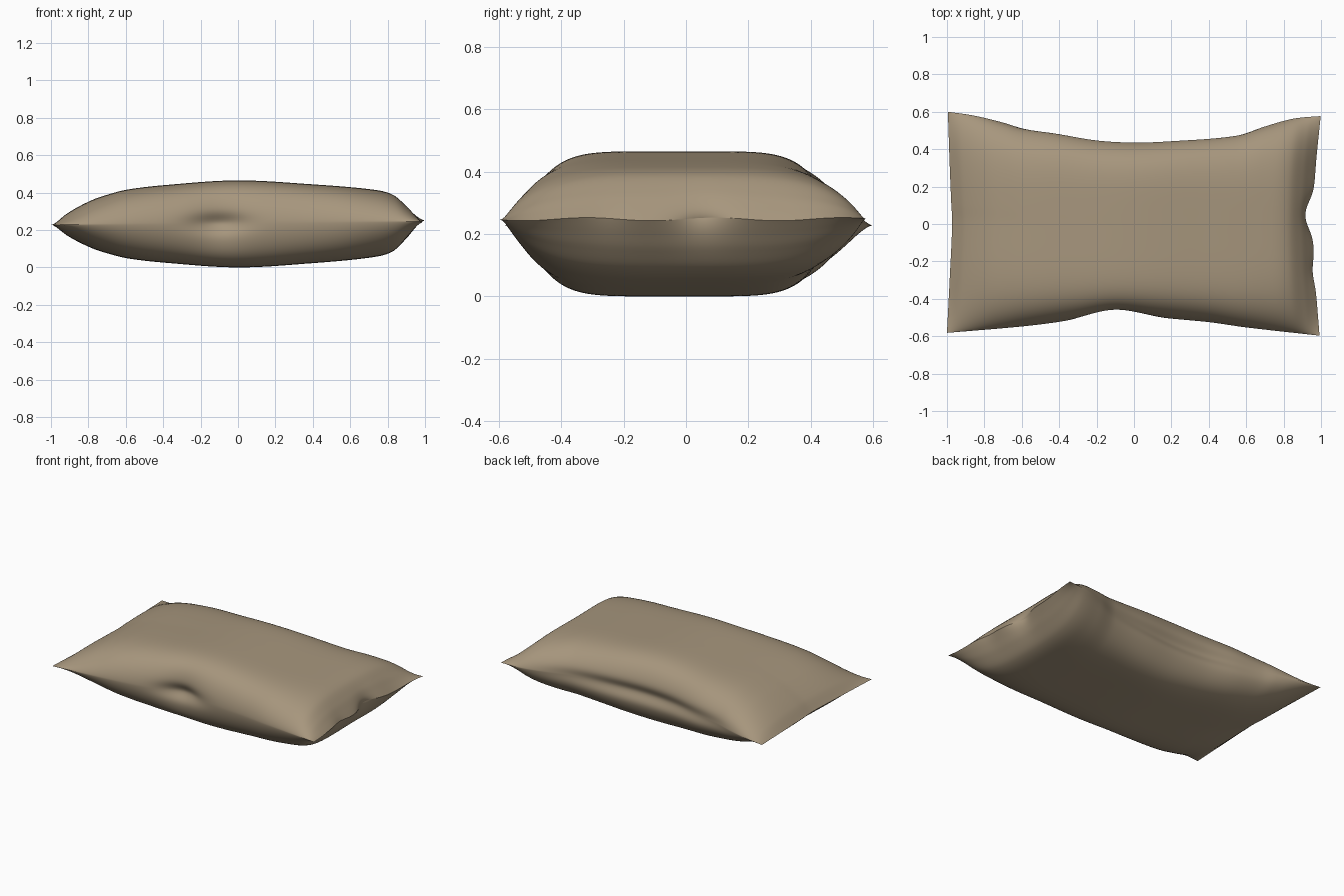
import bpy, bmesh, math

if "Cube" in bpy.data.objects:
    bpy.data.objects.remove(bpy.data.objects["Cube"])

NX, NY = 120, 100
HALF = 0.2325


def curve(pts):
    """Smooth interpolation through (position, value) pairs."""
    n = len(pts)
    m = []
    for i in range(n):
        a, b = pts[max(i - 1, 0)], pts[min(i + 1, n - 1)]
        m.append((b[1] - a[1]) / (b[0] - a[0]))

    def f(t):
        i = 0
        while i < n - 2 and t > pts[i + 1][0]:
            i += 1
        (x0, y0), (x1, y1) = pts[i], pts[i + 1]
        d = x1 - x0
        s = (t - x0) / d
        return (y0 * (1 + 2 * s) * (1 - s) ** 2 + m[i] * d * s * (1 - s) ** 2
                + y1 * s * s * (3 - 2 * s) + m[i + 1] * d * s * s * (s - 1))
    return f


def bump(t, centre, width):
    return math.exp(-((t - centre) / width) ** 2)


# Outline of the four edges, as seen from above
back = curve([(-1, .6), (-.85, .58), (-.7, .55), (-.6, .525), (-.42, .5), (-.2, .462),
              (0, .45), (.2, .458), (.55, .488), (.7, .53), (.85, .565), (1, .577)])
front = curve([(-1, -.582), (-.6, -.548), (-.3, -.513), (-.1, -.495),
               (.1, -.5), (.4, -.524), (.6, -.552), (1, -.597)])
left = curve([(-1, -1), (-.5, -.985), (0, -.972), (.17, -.977), (.5, -.985), (1, -.995)])
right = curve([(-1, .992), (-.5, .97), (0, .96), (.5, .97), (1, .998)])
# Half thickness along the length
thick = curve([(-1, 0), (-.93, .06), (-.8, .127), (-.7, .16), (-.6, .184), (-.4, .207),
               (0, HALF), (.4, .212), (.75, .181), (.86, .152), (.93, .09), (.97, .04), (1, 0)])


def point(i, j, side):
    u = math.sin((i / NX - .5) * math.pi)
    v = math.sin((j / NY - .5) * math.pi)
    s, t = (u + 1) / 2, (v + 1) / 2
    x = left(v) * (1 - s) + right(v) * s
    y = front(u) * (1 - t) + back(u) * t
    # Boxy section in the middle, softer and sharper-edged towards the ends
    n = 5.8 - 2.6 * u * u
    p = .57 + .2 * u * u
    h = max(thick(u), 0) * max(1 - abs(v) ** n, 0) ** p
    if i in (0, NX) or j in (0, NY):
        h = 0
    # Seam tucked in between the two bulging halves
    near = math.exp(-(h / .05) ** 2)
    if v > 0:
        y -= near * v ** 8 * .035 * max(0, 1 - u * u) ** 2
    else:
        y += v ** 12 * (.03 + .035 * near) * bump(u, -.1, .15)
    # Crumpled right end, only close to its seam
    if u > 0:
        x -= u ** 30 * (.046 * bump(v, .1, .16) + .012 * bump(v, -.42, .13))
    seam = .005 + .01 * u + .005 * math.sin(v * 9) * max(u, 0) ** 12
    return x, y, HALF + side * h + seam * (1 - min(h / HALF, 1))


# Cushion: top and bottom sheets joined along the seam
bm = bmesh.new()
top, low = {}, {}
for i in range(NX + 1):
    for j in range(NY + 1):
        top[i, j] = bm.verts.new(point(i, j, 1))
        edge = i in (0, NX) or j in (0, NY)
        low[i, j] = top[i, j] if edge else bm.verts.new(point(i, j, -1))
for i in range(NX):
    for j in range(NY):
        ring = [(i, j), (i + 1, j), (i + 1, j + 1), (i, j + 1)]
        bm.faces.new([top[k] for k in ring])
        bm.faces.new([low[k] for k in reversed(ring)])
mesh = bpy.data.meshes.new("pillow")
bm.to_mesh(mesh)
bm.free()

fabric = bpy.data.materials.new("tan fabric")
fabric.diffuse_color = (.385, .305, .205, 1)
fabric.use_nodes = True
fabric.node_tree.nodes["Principled BSDF"].inputs["Base Color"].default_value = fabric.diffuse_color
mesh.materials.append(fabric)
pillow = bpy.data.objects.new("pillow", mesh)
bpy.context.collection.objects.link(pillow)
bpy.context.view_layer.objects.active = pillow
pillow.select_set(True)
bpy.ops.object.shade_smooth_by_angle(angle=math.radians(50))
